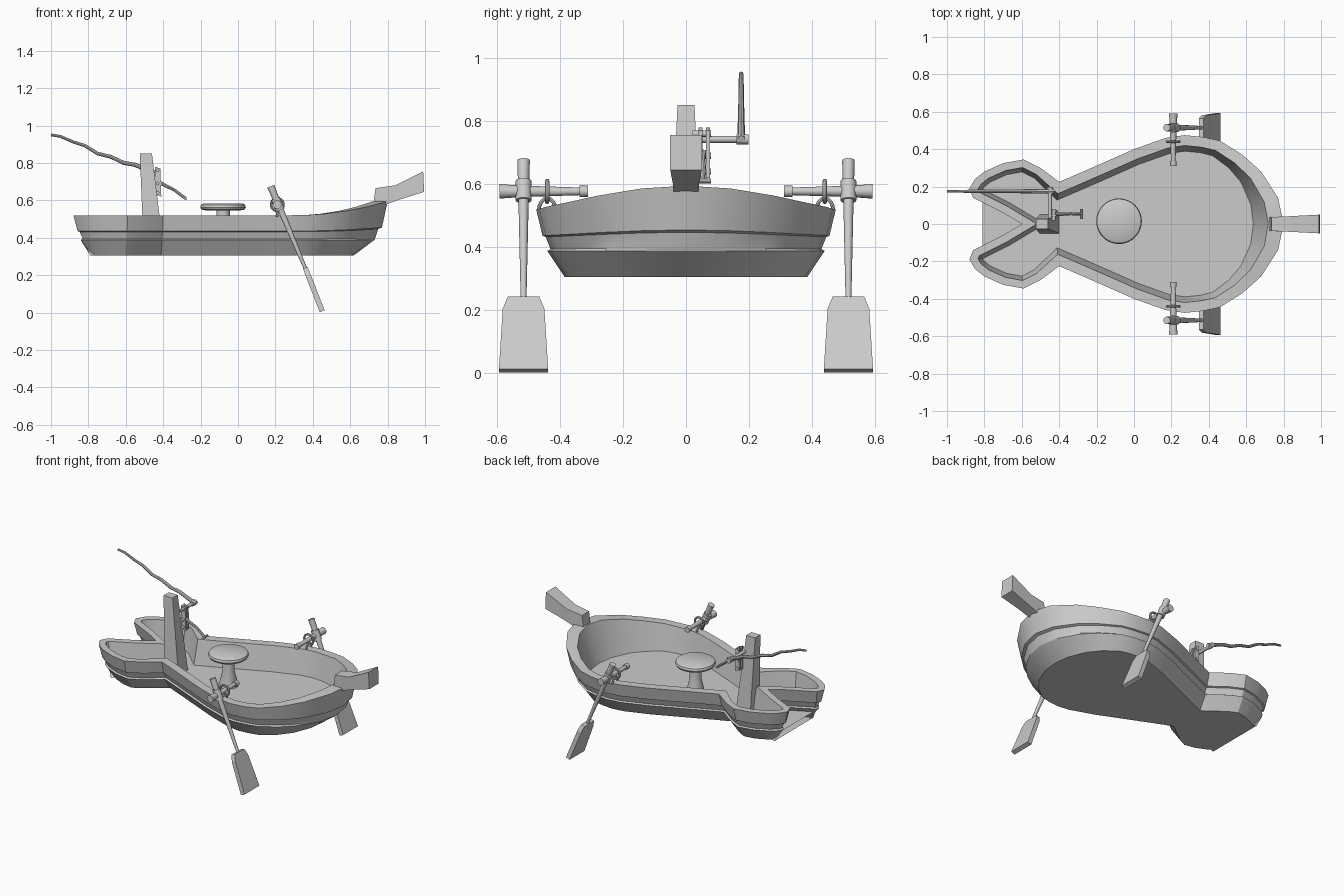
import bpy, bmesh, math
from mathutils import Vector

if "Cube" in bpy.data.objects:
    bpy.data.objects.remove(bpy.data.objects["Cube"])

GREY = (0.6, 0.6, 0.6, 1)
mat = bpy.data.materials.new("plain grey")
mat.use_nodes = True
mat.diffuse_color = GREY
mat.node_tree.nodes["Principled BSDF"].inputs["Base Color"].default_value = GREY


def loft(name, rings, smooth=35):
    """Skin a list of equal-length point rings and cap both ends."""
    bm = bmesh.new()
    loops = [[bm.verts.new(p) for p in ring] for ring in rings]
    n = len(loops[0])
    for a, b in zip(loops, loops[1:]):
        for i in range(n):
            j = (i + 1) % n
            bm.faces.new((a[i], a[j], b[j], b[i]))
    bm.faces.new(loops[0][::-1])
    bm.faces.new(loops[-1])
    bmesh.ops.recalc_face_normals(bm, faces=bm.faces)
    mesh = bpy.data.meshes.new(name)
    bm.to_mesh(mesh)
    bm.free()
    mesh.materials.append(mat)
    obj = bpy.data.objects.new(name, mesh)
    bpy.context.collection.objects.link(obj)
    bpy.ops.object.select_all(action='DESELECT')
    obj.select_set(True)
    bpy.context.view_layer.objects.active = obj
    bpy.ops.object.shade_smooth_by_angle(angle=math.radians(smooth))
    return obj


def tube(name, points, radii, sides=12, ref=(0, 1, 0)):
    """Round bar through the points, one radius per point."""
    pts = [Vector(p) for p in points]
    rings = []
    for i, p in enumerate(pts):
        d = pts[min(i + 1, len(pts) - 1)] - pts[max(i - 1, 0)]
        u = d.cross(Vector(ref)).normalized()
        v = u.cross(d).normalized()
        turn = [2 * math.pi * k / sides for k in range(sides)]
        rings.append([p + radii[i] * (u * math.cos(t) + v * math.sin(t)) for t in turn])
    return loft(name, rings)


def lathe(name, centre, profile, sides=40):
    """Upright turned shape from (radius, z) pairs."""
    turn = [2 * math.pi * k / sides for k in range(sides)]
    return loft(name, [[(centre[0] + r * math.cos(t), centre[1] + r * math.sin(t), z)
                        for t in turn] for r, z in profile])


def beam(name, sections, y=0):
    """Four-sided bar; each section is two (x, z) edges and a half width."""
    return loft(name, [[(a[0], y - w, a[1]), (b[0], y - w, b[1]),
                        (b[0], y + w, b[1]), (a[0], y + w, a[1])]
                       for a, b, w in sections], 10)


def inset(outline, dist):
    """Mitred inward offset of a counter-clockwise outline."""
    out = []
    for i, p in enumerate(outline):
        d1 = (p - outline[i - 1]).normalized()
        d2 = (outline[(i + 1) % len(outline)] - p).normalized()
        n1, n2 = Vector((-d1.y, d1.x)), Vector((-d2.y, d2.x))
        out.append(p + (n1 + n2) * dist(p) / (1 + n1.dot(n2)))
    return out


# Hull: rounded bow, two stern lobes with a notch between them
half = [(.80, 0), (.77, .14), (.68, .28), (.58, .37), (.46, .445), (.37, .465),
        (.27, .475), (.17, .46), (0, .40), (-.17, .325), (-.33, .255), (-.40, .225),
        (-.50, .30), (-.59, .345), (-.70, .325), (-.80, .28), (-.85, .24),
        (-.88, .19), (-.86, .14), (-.80, .11), (-.70, .06), (-.60, 0)]
outline = [Vector(p) for p in half + [(x, -y) for x, y in half[-2:0:-1]]]


def hull_ring(z, offset, bow, rise, lobe=1):
    ring = inset(outline, lambda p: offset * (lobe if p.x < -.45 else 1))
    pts = []
    for p, q in zip(outline, ring):
        fore = max(0, (p.x - .3) / .5) ** 2
        base = offset if fore > 0 else 0
        pts.append((q.x - bow * fore, q.y, z + .075 * rise * fore))
    return pts


loft("hull", [hull_ring(*r) for r in (
    (.305, .09, .09, 0), (.388, .035, .035, 0), (.394, .045, .02, .05),
    (.432, .03, .02, .2), (.436, .02, .01, .25), (.52, 0, 0, 1),
    (.52, .055, .025, 1, .75), (.36, .085, .075, 0, .75))], 28)

# Prow and mast
beam("prow", [((.72, .55), (.735, .665), .037), ((.86, .603), (.84, .68), .042),
              ((.995, .645), (.99, .755), .05)])
beam("mast", [((-.505, .355), (-.40, .355), .05), ((-.525, .85), (-.46, .85), .027)])

# Stool
stool = (-.08, .015)
lathe("stool_stem", stool, [(.06, .355), (.036, .46), (.036, .55)])
lathe("stool_seat", stool, [(.085, .545), (.115, .55), (.122, .562), (.118, .576), (.108, .582)])

# Winding rod on the mast: bracket, axle, crank handle and crooked rod
for y in (.046, .07):
    beam("bracket_side", [((-.445, .63), (-.41, .62), .006), ((-.445, .78), (-.415, .77), .006)], y)
for z in (.64, .69, .76):
    tube("bracket_pin", [(-.43, .02, z), (-.43, .08, z)], [.01, .01], ref=(0, 0, 1))
tube("rod_axle", [(-.45, .03, .742), (-.45, .195, .742)], [.011, .011], ref=(0, 0, 1))
tube("rod_axle_end", [(-.45, .16, .742), (-.45, .198, .742)], [.016, .016], ref=(0, 0, 1))
path = [(-1, .95), (-.95, .942), (-.88, .912), (-.82, .893), (-.75, .85), (-.68, .833),
        (-.61, .80), (-.55, .79), (-.49, .765), (-.43, .742)]
tube("crooked_rod", [(x, .175, z) for x, z in path],
     [.007 + .0006 * i for i in range(len(path))], 8)
tube("handle", [(-.43, .055, .70), (-.39, .052, .68), (-.34, .055, .655), (-.28, .053, .61)],
     [.011, .009, .008, .008], 8)
tube("handle_grip", [(-.28, .028, .61), (-.28, .08, .61)], [.008, .008], 8, (0, 0, 1))

# Oars with crossbars and locks, one each side
for side, s in (("left", 1), ("right", -1)):
    y = .515 * s
    tube(side + "_oar_shaft", [(.175, y, .675), (.215, y, .58), (.365, y, .225)],
         [.02, .017, .009])
    beam(side + "_oar_blade", [((.348, .235), (.372, .243), .05), ((.362, .195), (.388, .205), .066),
                               ((.437, .002), (.463, .013), .078)], y)
    tube(side + "_oar_collar", [(.2, y, .61), (.226, y, .548)], [.025, .025])
    tube(side + "_crossbar", [(.21, t * s, .577) for t in (.592, .52, .33)],
         [.023, .018, .012], ref=(0, 0, 1))
    tube(side + "_crossbar_knob", [(.21, t * s, .577) for t in (.31, .338)],
         [.018, .018], ref=(0, 0, 1))
    # Upright ring round the crossbar, standing on a low arch
    bpy.ops.mesh.primitive_torus_add(location=(.21, .44 * s, .577), rotation=(math.pi / 2, 0, 0),
                                     major_radius=.033, minor_radius=.007,
                                     major_segments=24, minor_segments=8)
    bpy.context.object.name = side + "_oarlock_ring"
    bpy.context.object.data.materials.append(mat)
    bpy.ops.object.shade_smooth_by_angle()
    arc = [math.pi * k / 8 for k in range(9)]
    tube(side + "_oarlock_arch", [(.21, .44 * s + .027 * math.cos(t), .515 + .04 * math.sin(t))
                                  for t in arc], [.006] * 9, 8, (1, 0, 0))
